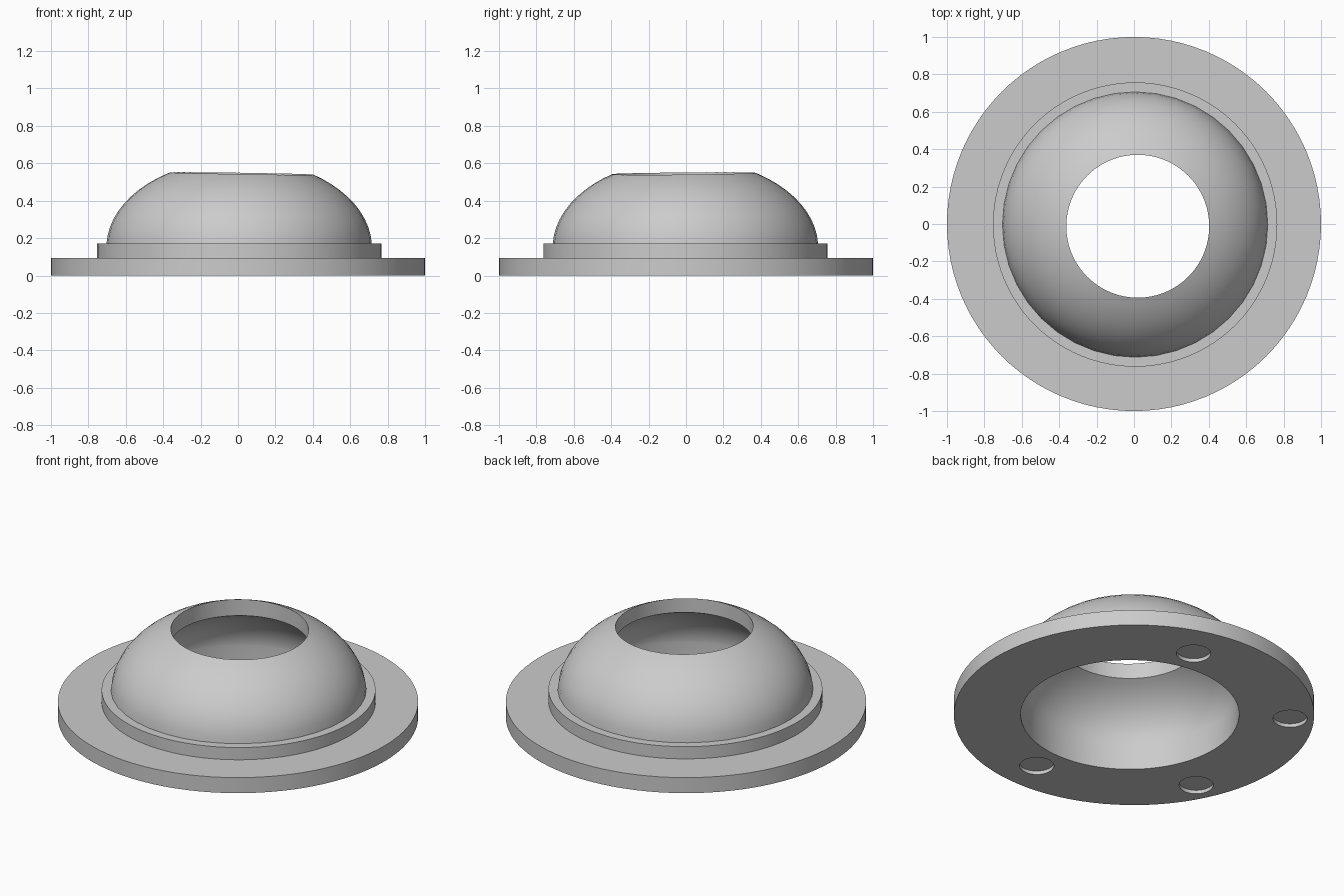
import bpy, bmesh, math

if "Cube" in bpy.data.objects:
    bpy.data.objects.remove(bpy.data.objects["Cube"])

grey = bpy.data.materials.new("warm_grey")
grey.diffuse_color = (0.6, 0.6, 0.6, 1)
grey.use_nodes = True
grey.node_tree.nodes["Principled BSDF"].inputs["Base Color"].default_value = grey.diffuse_color


def lathe(name, profile, centre=(0, 0), steps=96):
    """Revolve a closed (radius, z) profile whose ends lie on the axis."""
    bm = bmesh.new()
    pts = [bm.verts.new((r, 0, z)) for r, z in profile]
    edges = [bm.edges.new(p) for p in zip(pts, pts[1:])]
    bmesh.ops.spin(bm, geom=pts + edges, cent=(0, 0, 0), axis=(0, 0, 1),
                   angle=math.tau, steps=steps)
    bmesh.ops.remove_doubles(bm, verts=bm.verts[:], dist=1e-5)
    bmesh.ops.dissolve_degenerate(bm, edges=bm.edges[:], dist=1e-6)
    bmesh.ops.recalc_face_normals(bm, faces=bm.faces[:])
    mesh = bpy.data.meshes.new(name)
    bm.to_mesh(mesh)
    bm.free()
    mesh.materials.append(grey)
    ob = bpy.data.objects.new(name, mesh)
    ob.location = (*centre, 0)
    bpy.context.collection.objects.link(ob)
    return ob


def disc(name, r, z0, z1, centre=(0, 0), steps=96):
    return lathe(name, [(0, z0), (r, z0), (r, z1), (0, z1)], centre, steps)


def arc(r, h, z, a0, a1, n):
    """Elliptical arc points between two elevation angles."""
    angles = [a0 + (a1 - a0) * i / n for i in range(n + 1)]
    return [(r * math.cos(a), z + h * math.sin(a)) for a in angles]


def cut(ob, cutter):
    mod = ob.modifiers.new("cut", 'BOOLEAN')
    mod.operation = 'DIFFERENCE'
    mod.solver = 'EXACT'
    mod.object = cutter
    bpy.context.view_layer.objects.active = ob
    bpy.ops.object.modifier_apply(modifier=mod.name)


# Flange, raised collar and dome
flange = disc("flange", 1.0, 0, 0.095)
collar = disc("collar", 0.76, 0.095, 0.17, (0.006, -0.003))
start = math.asin(0.02 / 0.47)
dome = lathe("dome", arc(0.71, 0.47, 0.15, start, math.pi / 2, 16)[:-1] + [(0, 0.62)],
             (0.006, -0.003), 40)
# Close the underside of the dome
bm = bmesh.new()
bm.from_mesh(dome.data)
bmesh.ops.holes_fill(bm, edges=[e for e in bm.edges if e.is_boundary])
bmesh.ops.recalc_face_normals(bm, faces=bm.faces[:])
bm.to_mesh(dome.data)
bm.free()

# Hollow interior with the round opening at the top
opening = 0.382
inner = arc(0.606, 0.39, 0.15, 0, math.acos(opening / 0.606), 14)
cavity = lathe("cavity_cutter",
               [(0, -0.2), (0.606, -0.2)] + inner + [(opening, 0.8), (0, 0.8)],
               (0.02, -0.012))
for part in (flange, collar, dome):
    cut(part, cavity)

# Shallow round pockets under the flange
helpers = [cavity]
for x, y in [(0.185, 0.735), (-0.69, 0.525), (-0.765, -0.375), (0.05, -0.78)]:
    pocket = disc("pocket_cutter", 0.095, -0.1, 0.022, (x, y), 32)
    cut(flange, pocket)
    helpers.append(pocket)
for h in helpers:
    bpy.data.objects.remove(h)

# Smooth curved walls, crisp rims
for part in (flange, collar, dome):
    bpy.ops.object.select_all(action='DESELECT')
    part.select_set(True)
    bpy.context.view_layer.objects.active = part
    bpy.ops.object.shade_smooth_by_angle(angle=math.radians(30))
